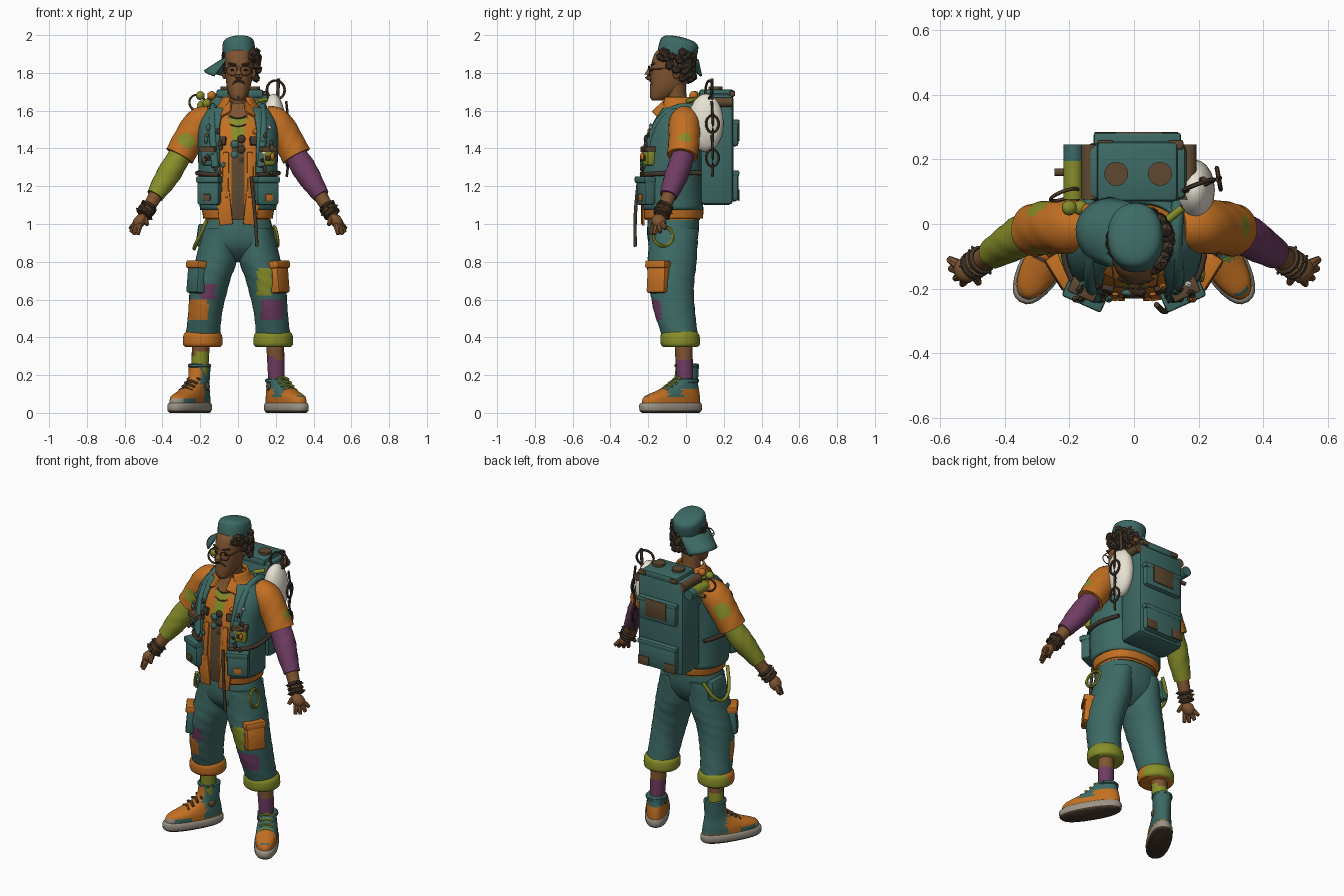
import bpy, bmesh, math, random
from mathutils import Vector, Matrix, Euler

if "Cube" in bpy.data.objects:
    bpy.data.objects.remove(bpy.data.objects["Cube"])

random.seed(4)
PAL = dict(teal=(.047, .145, .13), orange=(.54, .16, .016), green=(.24, .27, .022), purple=(.16, .046, .125),
           skin=(.21, .088, .03), dark_brown=(.058, .038, .025), leather=(.112, .066, .029),
           white=(.8, .76, .65), sole_grey=(.33, .29, .235), black=(.016, .013, .012))
MATS = {k: bpy.data.materials.new(k) for k in PAL}
for k, c in PAL.items():
    MATS[k].diffuse_color = (*c, 1)

def finish(name, bm, mats, rule=None, M=None):
    """Turn a bmesh into a shaded, coloured object."""
    mats = mats.split()
    bmesh.ops.recalc_face_normals(bm, faces=bm.faces)
    for f in bm.faces:
        f.material_index = mats.index(rule(f.calc_center_median())) if rule else 0
    bm.transform(M or Matrix())
    me = bpy.data.meshes.new(name)
    bm.to_mesh(me)
    bm.free()
    for m in mats:
        me.materials.append(MATS[m])
    ob = bpy.data.objects.new(name, me)
    bpy.context.collection.objects.link(ob)
    bpy.context.view_layer.objects.active = ob
    ob.select_set(True)
    bpy.ops.object.shade_smooth_by_angle(angle=math.radians(40))
    ob.select_set(False)
    return ob

def loft(name, secs, mats, rule=None, flat=True, n=28, sub=4, gap=0, p=2.0, thick=0, M=None, wrinkle=0):
    """Skin rings (x, y, z, rx, ry) along a smooth path; gap leaves the front open."""
    S = [Vector(s if len(s) == 5 else (*s, s[3])) for s in secs]
    P, rings, bm = [], [], bmesh.new()
    for i in range(len(S) - 1):
        a, b, c, d = S[max(i - 1, 0)], S[i], S[i + 1], S[min(i + 2, len(S) - 1)]
        for t in [k / sub for k in range(sub)]:
            P.append(.5 * (2 * b + (c - a) * t + (2 * a - 5 * b + 4 * c - d) * t * t + (3 * b - a - 3 * c + d) * t ** 3))
    P.append(S[-1])
    pw = lambda v: math.copysign(abs(v) ** (2 / p), v)
    for i, s in enumerate(P):
        c, u, v = Vector(s[:3]), Vector((1, 0, 0)), Vector((0, 1, 0))
        if not flat:
            q = (Vector(P[min(i + 1, len(P) - 1)][:3]) - Vector(P[max(i - 1, 0)][:3])).to_track_quat('Z', 'Y')
            u, v = q @ u, q @ v
        ring = []
        for j in range(n + (gap > 0)):
            t = gap + (2 * math.pi - 2 * gap) * j / n
            w = 1 + wrinkle * math.sin(3 * t + 60 * s[2]) * math.sin(35 * s[2] + t)
            ring.append(bm.verts.new(c + u * s[3] * w * pw(math.sin(t)) - v * s[4] * w * pw(math.cos(t))))
        rings.append(ring)
    for a, b in zip(rings, rings[1:]):
        for j in range(n):
            k = (j + 1) % len(a)
            bm.faces.new((a[j], a[k], b[k], b[j]))
    if not gap:
        bm.faces.new(rings[0])
        bm.faces.new(rings[-1])
    ob = finish(name, bm, mats, rule, M)
    if thick:
        m = ob.modifiers.new('thickness', 'SOLIDIFY')
        m.thickness, m.offset = thick, 0
    return ob

def tube(name, pts, mats, rule=None, r=None, n=12, sub=3, wrinkle=0):
    return loft(name, [(*q, r) if r else q for q in pts], mats, rule, False, n, sub, wrinkle=wrinkle)

def place(c, rot, size=(1, 1, 1)):
    return Matrix.Translation(c) @ Euler([math.radians(a) for a in rot]).to_matrix().to_4x4() @ Matrix.Diagonal((*size, 1))

def box(name, c, size, mat, rot=(0, 0, 0), bevel=.01):
    bm = bmesh.new()
    bmesh.ops.create_cube(bm, size=1, matrix=Matrix.Diagonal((*size, 1)))
    bmesh.ops.bevel(bm, geom=bm.edges[:], offset=bevel, segments=2, profile=.5, affect='EDGES')
    return finish(name, bm, mat, M=place(c, rot))

def ball(name, c, size, mat, rot=(0, 0, 0), sub=2):
    bm = bmesh.new()
    bmesh.ops.create_icosphere(bm, subdivisions=sub, radius=1)
    return finish(name, bm, mat, M=place(c, rot, size))

def ring(name, c, R, r, mat, rot=(0, 0, 0), sy=1):
    a = [2 * math.pi * i / 24 for i in range(25)]
    tube(name, [(R * math.cos(t), sy * R * math.sin(t), 0) for t in a], mat, r=r, n=6, sub=1).data.transform(place(c, rot))

# Torso: shirt with open front, vest over it, hem and collar
def shirt_rule(c):
    if c.y > -.1 or abs(c.x) > .045: return 'orange'
    return 'green' if 1.44 < c.z < 1.56 else 'skin' if c.z > 1.55 else 'leather'
loft('shirt', [(0, -.07, 1.02, .172, .145), (0, -.075, 1.1, .178, .152), (0, -.08, 1.2, .185, .15), (0, -.065, 1.4, .19, .148),
     (0, -.045, 1.52, .185, .128), (0, -.035, 1.59, .15, .1), (0, -.035, 1.64, .085, .078)],
     'orange leather green skin', shirt_rule, n=48, p=2.4)
loft('vest', [(0, -.075, 1.075, .195, .16), (0, -.08, 1.2, .2, .162), (0, -.065, 1.4, .205, .158), (0, -.045, 1.52, .203, .14),
     (0, -.03, 1.59, .168, .11), (0, -.028, 1.612, .135, .095)], 'teal', n=44, p=2.4, gap=.42, thick=.014)
loft('shirt_hem', [(0, -.07, 1.03, .178, .153), (0, -.07, 1.075, .185, .158)], 'orange', n=40, p=2.4, gap=.2, thick=.012)
loft('collar', [(0, -.04, 1.595, .118, .1), (0, -.045, 1.67, .075, .078)], 'orange', n=30, gap=.6, thick=.012)
for s in (-1, 1):
    Z = (0, 0, 24 * s)
    box('shirt_front_tail', (.072 * s, -.228, 1.085), (.072, .014, .18), 'orange', (0, 6 * s, 5 * s), .004)
    box('shirt_front_edge', (.065 * s, -.222, 1.26), (.032, .014, .24), 'orange', (-4, 0, 10 * s), .004)
    box('collar_flap', (.068 * s, -.13, 1.605), (.08, .014, .085), 'orange', (-42, 25 * s, 30 * s), .004)
    # Vest pockets with flaps
    box('lower_pocket', (.15 * s, -.212, 1.165), (.125, .06, .13), 'teal', Z, .014)
    box('lower_pocket_flap', (.15 * s, -.217, 1.235), (.132, .068, .035), 'teal', Z, .008)
    box('pocket_patch', (.165 * s, -.238, 1.14), (.04, .012, .035), 'orange' if s > 0 else 'leather', Z, .002)
    box('upper_pocket', (.155 * s, -.195, 1.35), (.075, .05, .08), 'green' if s > 0 else 'teal', Z, .012)
    box('upper_pocket_flap', (.155 * s, -.2, 1.395), (.09, .055, .03), 'leather', Z, .006)
    box('pocket_badge', (.16 * s, -.222, 1.35), (.03, .008, .026), 'dark_brown', Z, .002)
    # Backpack straps, side belt, and clipped trinkets
    tube('shoulder_strap', [(.14 * s, .09, 1.5), (.135 * s, .05, 1.61), (.13 * s, -.07, 1.605), (.135 * s, -.17, 1.5), (.12 * s, -.225, 1.3)], 'teal', r=.02)
    tube('side_belt', [(.1 * s, -.235, 1.26), (.19 * s, -.17, 1.265), (.215 * s, -.06, 1.27), (.18 * s, .08, 1.27)], 'dark_brown', r=.012)
    cols = ('leather dark_brown teal dark_brown orange white' if s > 0 else 'leather dark_brown teal').split()
    for k in range(12):
        z = 1.27 + .022 * k
        ball('trinket', (s * (.12 + random.uniform(-.05, .07)), -.232 + max(0, z - 1.36) * .3, z), (.013, .012, random.uniform(.012, .026)), cols[k % len(cols)], sub=1)
    box('chest_patch', (.088 * s, -.2, 1.44), (.05, .02, .045), 'dark_brown', (-15, 0, 15 * s), .004)
tube('hanging_strap', [(.07, -.25, 1.25), (.085, -.265, 1.1), (.095, -.27, .98), (.1, -.268, .88)], 'dark_brown', r=.009)
for k in range(2):
    ring('necklace', (0, -.105 - .012 * k, 1.6 - .035 * k), .06 + .01 * k, .004, 'dark_brown', (38, 0, 0), 1.1)
for k in range(5):
    ball('chest_cord', (.018 * (-1) ** k, -.212, 1.45 - .028 * k), (.022, .012, .022), 'dark_brown teal'.split()[k % 2])

# Trousers
loft('trouser_hips', [(0, -.065, 1.05, .165, .135), (0, -.07, .95, .19, .136), (0, -.073, .88, .195, .118), (0, -.07, .83, .14, .08), (0, -.07, .8, .06, .04)],
     'teal', n=36, p=2.3)
box('belt', (0, -.205, 1.04), (.12, .02, .035), 'dark_brown', bevel=.006)
# Leg patches: colour, side, x range, z range
PATCH = [('purple', 1, .12, .24, .5, .61), ('green', 1, .1, .18, .63, .77), ('purple', -1, .12, .2, .61, .69), ('orange', -1, .16, .3, .5, .61)]
def leg_rule(s, c):
    return next((m for m, t, a, b, d, e in PATCH if t == s and a < abs(c.x) < b and d < c.z < e and c.y < (-.06 if m == 'orange' else -.1)), 'teal')
def shoe_rule(s, c):
    if s < 0:
        if c.y < -.225 and c.z < .075: return 'sole_grey'
        top = c.y < -.04 and (c.z > .08 or c.y > -.12) and (abs(c.x) < .04 or c.z < .15)
        return 'orange' if top or (c.z < .06 and c.y > -.1) else 'teal'
    return 'orange' if -.24 < c.y < -.14 or -.06 < c.y and c.z < .125 or .05 < c.z < .085 and c.y < -.06 else 'teal'
for s in (-1, 1):
    loft('trouser_leg', [(.095 * s, -.065, .98, .088, .132), (.112 * s, -.072, .82, .11, .13), (.145 * s, -.078, .7, .103, .122), (.17 * s, -.065, .56, .092, .11),
         (.185 * s, -.035, .42, .09, .096)], 'teal orange green purple', lambda c: leg_rule(s, c), n=36, sub=7, wrinkle=.022)
    loft('trouser_cuff', [(.187 * s, -.03, .35, .094, .092), (.187 * s, -.03, .365, .105, .104), (.187 * s, -.032, .41, .103, .103),
         (.187 * s, -.033, .43, .088, .09)], 'green orange', lambda c: 'orange' if s < 0 and c.y < -.01 else 'green', n=30)
    box('cargo_pocket', (.216 * s, -.145, .71), (.065, .115, .155), 'orange' if s > 0 else 'teal', (0, -5 * s, -32 * s), .014)
    box('cargo_flap', (.213 * s, -.146, .785), (.075, .125, .04), 'orange', (0, -5 * s, -32 * s), .008)
    # Shin, sock and shoe
    sock, edge = ('purple', .29) if s > 0 else ('green', .315)
    tube('shin', [(.195 * s, -.015, .4, .047), (.2 * s, -.01, .28, .046), (.205 * s, -.005, .12, .042)], 'skin ' + sock,
         lambda c: sock if c.z < edge else 'skin', n=18, sub=6)
    M, top = place((.207 * s, 0, 0), (0, 0, 31 * s)), .17 if s > 0 else .25
    loft('shoe_sole', [(0, -.095, 0, .058, .17), (0, -.095, .012, .068, .184), (0, -.095, .042, .069, .186), (0, -.093, .053, .062, .178)],
         'sole_grey dark_brown', lambda c: 'dark_brown' if c.z < .009 else 'sole_grey', M=M, sub=2, p=2.4)
    loft('shoe_upper', [(0, -.092, .045, .062, .175), (0, -.087, .085, .062, .167), (0, -.053, .115, .057, .128), (0, -.02, .145, .052, .088),
         (0, .0, .18, .051, .066)] + [(0, .008, .25, .053, .062)] * (s < 0), 'orange teal sole_grey', lambda c: shoe_rule(s, c), M=M, p=2.3, sub=5, n=36)
    for k in range(5):
        tube('shoe_lace', [M @ Vector((a * .038, -.16 + .027 * k - abs(a) * .004, .112 + .019 * k - abs(a) * .012)) for a in (-1, 0, 1)],
             'green' if s > 0 else 'leather', r=.008, n=6)
    ring('shoe_collar', M @ Vector((0, .005, top)), .05, .011, 'teal', (0, 0, 31 * s), 1.15)
    ball('ankle_badge', M @ Vector((-.052 * s, .0, .14)), (.01, .022, .022), 'leather', (0, 0, 31 * s))
    # Arms: short sleeve, arm cover, forearm, bracelets and hand
    spots = [Vector((.31, -.01, 1.44))] if s > 0 else [Vector((-.27, -.065, 1.44)), Vector((-.29, .05, 1.48))]
    tube('short_sleeve', [(.14 * s, -.01, 1.555, .07), (.2 * s, -.008, 1.53, .085), (.265 * s, -.01, 1.44, .082), (.31 * s, -.02, 1.36, .08)], 'orange green',
         lambda c: 'green' if any((c - q).length < .048 for q in spots) else 'orange', n=28, sub=7, wrinkle=.025)
    tube('arm_cover', [(.29 * s, -.01, 1.39, .058), (.345 * s, -.035, 1.3, .064), (.385 * s, -.06, 1.235, .06), (.44 * s, -.093, 1.15, .046)],
         'purple' if s > 0 else 'green', n=20, sub=5, wrinkle=.04)
    tube('forearm', [(.42 * s, -.08, 1.18, .039), (.46 * s, -.105, 1.11, .035), (.5 * s, -.13, 1.05, .032)], 'skin', n=16)
    q = Vector((.55 * s, -.38, -.8)).to_track_quat('Z', 'Y')
    for k in range(3):
        c = Vector((s * (.472 + .012 * k), -.112 - .008 * k, 1.092 - .019 * k))
        ring('bracelet', c, .037, .01, 'dark_brown leather'.split()[k % 2], [math.degrees(a) for a in q.to_euler()])
        for j in range(4):
            d = q @ Vector((math.cos(j * 1.57 + k), math.sin(j * 1.57 + k), 0))
            tube('bracelet_stud', [(*(c + d * .035), .009), (*(c + d * .053), .003)], 'dark_brown', n=5, sub=1)
    ball('palm', (.52 * s, -.143, 1.015), (.033, .04, .046), 'skin', (20, -38 * s, 0))
    for a, b in (((.545, -.125, 1.0), (.572, -.108, .975)), ((.543, -.14, .992), (.567, -.138, .955)), ((.535, -.157, .988), (.552, -.168, .945)),
                 ((.522, -.168, .99), (.53, -.186, .945)), ((.495, -.155, 1.03), (.48, -.183, .995))):
        tube('finger', [(.518 * s, -.142, 1.018, .018), (a[0] * s, a[1], a[2], .017), (b[0] * s, b[1], b[2], .01)], 'skin', n=8)
box('sleeve_badge', (.262, -.03, 1.528), (.03, .035, .008), 'sole_grey', (0, 48, 0), .003)
# Green hip hoop, hip pouch and looped hip cord
ring('hip_hoop', (.2, -.12, .935), .052, .009, 'green', (0, 80, 8))
tube('hip_cord', [(-.16, .06, 1.0), (-.215, .03, .91), (-.232, -.04, .87), (-.215, -.12, .91), (-.165, -.175, 1.02)], 'green', r=.01)
box('hip_pouch', (-.195, -.03, .94), (.045, .14, .12), 'teal', (0, 8, 0), .012)

# Head and face
tube('neck', [(0, -.035, 1.58, .058), (.0, -.05, 1.66, .054), (.003, -.06, 1.75, .06)], 'skin', n=20)
loft('head', [(.002, -.145, 1.655, .026, .034), (.002, -.135, 1.672, .042, .055), (.003, -.105, 1.715, .06, .086), (.005, -.085, 1.77, .07, .102),
     (.005, -.07, 1.84, .076, .115), (.005, -.06, 1.9, .077, .107), (.005, -.055, 1.93, .06, .085)], 'skin', p=2.2)
tube('nose', [(.003, -.178, 1.83, .01), (.003, -.195, 1.805, .014), (.003, -.2, 1.783, .02), (.003, -.185, 1.77, .012)], 'skin')
for s in (-1, 1):
    ball('ear', (.005 + .077 * s, -.05, 1.8), (.014, .022, .034), 'skin')
    ring('glasses_rim', (.005 + .036 * s, -.196, 1.812), .03, .0028, 'leather', (90, 0, 8 * s), .85)
    tube('glasses_arm', [(.005 + .066 * s, -.188, 1.82), (.005 + .08 * s, -.06, 1.825)], 'leather', r=.003, n=6)
    ball('eye', (.005 + .033 * s, -.177, 1.815), (.013, .006, .006), 'black')
    tube('eyebrow', [(.005 + .015 * s, -.184, 1.842), (.005 + .055 * s, -.168, 1.85)], 'dark_brown', r=.006, n=6)
    tube('moustache', [(.004, -.19, 1.757), (.004 + .022 * s, -.184, 1.752), (.004 + .034 * s, -.172, 1.735)], 'dark_brown', r=.005, n=6)
ball('lips', (.003, -.18, 1.737), (.02, .008, .006), 'leather')
ball('goatee', (.002, -.175, 1.678), (.018, .017, .022), 'dark_brown')
# Curly hair around back and sides
for k in range(110):
    a, r, z = random.uniform(-1.1, math.pi + .4), random.uniform(.019, .028), random.uniform(1.765, 1.91)
    if z > (1.87 if a < -.5 else 1.81) or .4 < a < 2.74:
        ball('hair_curl', (.02 + .085 * math.cos(a), -.055 + .09 * math.sin(a), z), (r, r, r), 'dark_brown', sub=1)

# Cap with sideways drooping brim
T = place((.006, -.047, 1.902), (-13, -4, 0))
loft('cap', [(0, 0, -.015, .084, .103), (0, 0, .03, .086, .105), (0, 0, .066, .08, .098), (0, 0, .083, .055, .068), (0, 0, .09, .01, .012)], 'teal', M=T, p=2.2)
bm, B = bmesh.new(), place((.006, -.047, 1.9), (0, 0, -16))
grid = [[bm.verts.new(B @ Vector((-.05 - u / 5 * .14 * math.sqrt(max(0, 1 - (v / 5.6) ** 2)), v * .021,
         -u / 5 * .085 - .0012 * v * v))) for v in range(-5, 6)] for u in range(6)]
for a, b in zip(grid, grid[1:]):
    for j in range(10):
        bm.faces.new((a[j], a[j + 1], b[j + 1], b[j]))
finish('cap_brim', bm, 'teal').modifiers.new('thickness', 'SOLIDIFY').thickness = .01

# Backpack with lid, pockets and worn patches
box('backpack_body', (.005, .162, 1.395), (.32, .178, .59), 'teal', bevel=.028)
box('backpack_lid', (.01, .162, 1.69), (.25, .185, .045), 'teal', bevel=.014)
for z, h in ((1.2, .16), (1.48, .14)):
    box('back_pocket', (.01, .25, z), (.26, .058, h), 'teal', bevel=.018)
    box('back_pocket_flap', (.01, .252, z + h / 2 - .012), (.27, .06, .03), 'teal', bevel=.008)
for x, z, w, h in ((.015, 1.495, .145, .11), (-.085, 1.15, .075, .055), (.1, 1.155, .075, .055)):
    box('worn_patch', (x, .2805, z), (w, .008, h), 'leather', bevel=.003)
for x in (-.055, .08):
    box('worn_top_corner', (x * 1.6, .245, 1.69), (.05, .03, .03), 'leather', bevel=.008)
    tube('lid_disc', [(x, .155, 1.7), (x, .155, 1.727)], 'leather', r=.037, n=20, sub=1)
# Rolls and round trinkets beside the top of the pack
for x, z, r, m in ((-.188, 1.625, .03, 'green'), (-.137, 1.66, .027, 'leather'), (.168, 1.645, .025, 'leather')):
    tube('bedroll', [(x, .075, z), (x, .245, z)], m + ' teal', lambda c: 'teal' if m == 'green' and c.y > .19 else m, r=r, n=18, sub=3)
for c, m in (((-.2, .05, 1.68), 'green'), ((-.165, .05, 1.64), 'green'), ((-.14, .04, 1.68), 'orange')):
    ball('hanging_ball', c, (.024,) * 3, m)
ring('side_hoop', (-.215, .09, 1.64), .045, .006, 'leather', (75, 0, 20))
tube('side_peg', [(-.19, .16, 1.6), (-.245, .16, 1.6)], 'leather', r=.012)
# Pale gourd with hanging hoops and shears
ball('gourd', (.188, .105, 1.535), (.062, .094, .155), 'white', sub=3)
ring('top_hoop', (.2, .12, 1.71), .05, .007, 'dark_brown', (85, 0, 20))
for z in (1.53, 1.35):
    ring('shear_loop', (.262, .14, z), .045, .007, 'dark_brown', (0, 90, 10), .75)
    tube('shear_blade', [(.258, .14, z - .1), (.266, .142, z), (.255, .137, z + .12)], 'dark_brown', r=.007, n=6)
tube('tall_stick', [(.2, .135, 1.5), (.215, .138, 1.77)], 'dark_brown', r=.009)
tube('green_stick', [(.1, .01, 1.65), (.15, .05, 1.66)], 'green', r=.012)

for m in bpy.data.materials:
    if m.users and not m.is_grease_pencil:
        m.use_nodes = True
        m.node_tree.nodes["Principled BSDF"].inputs["Base Color"].default_value = m.diffuse_color
